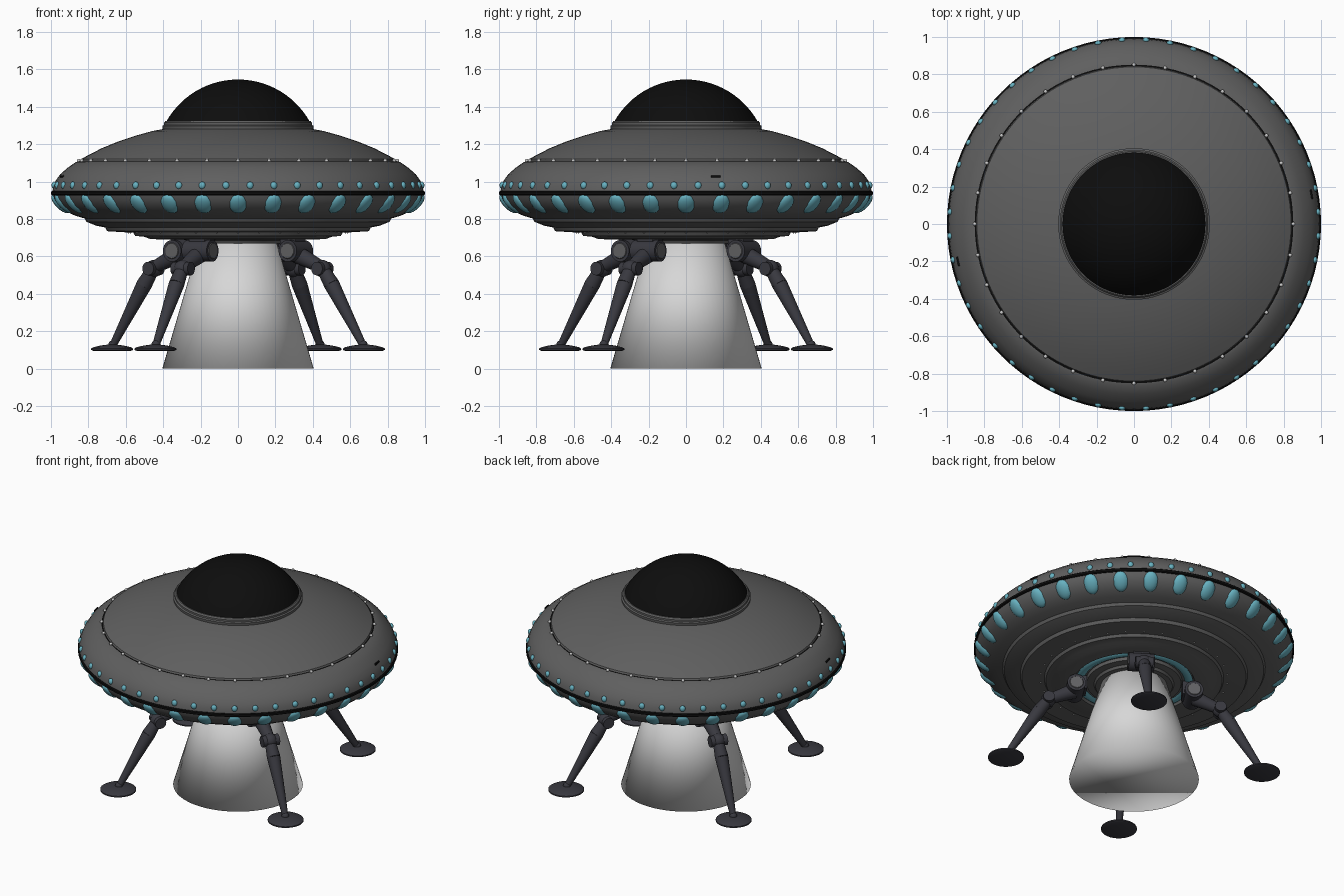
import bpy, bmesh, math
from mathutils import Matrix, Vector

if "Cube" in bpy.data.objects:
    bpy.data.objects.remove(bpy.data.objects["Cube"])


def material(name, r, g, b):
    m = bpy.data.materials.new(name)
    m.use_nodes = True
    m.diffuse_color = (r, g, b, 1)
    node = next(n for n in m.node_tree.nodes if n.type == "BSDF_PRINCIPLED")
    node.inputs["Base Color"].default_value = (r, g, b, 1)
    node.inputs["Roughness"].default_value = 0.6
    return m


HULL = material("hull grey", 0.115, 0.115, 0.115)
BLACK = material("glossy black", 0.004, 0.004, 0.004)
TEAL = material("teal light", 0.14, 0.45, 0.54)
SILVER = material("silver stud", 0.6, 0.6, 0.6)
LEG = material("dark leg metal", 0.04, 0.04, 0.05)
CAP = material("joint cap grey", 0.12, 0.12, 0.125)
BEAM = material("pale beam", 0.68, 0.68, 0.68)


def finish(bm, name, mat, angle=35):
    mesh = bpy.data.meshes.new(name)
    bmesh.ops.recalc_face_normals(bm, faces=bm.faces)
    bm.to_mesh(mesh)
    bm.free()
    mesh.materials.append(mat)
    ob = bpy.data.objects.new(name, mesh)
    bpy.context.collection.objects.link(ob)
    bpy.ops.object.select_all(action="DESELECT")
    ob.select_set(True)
    bpy.context.view_layer.objects.active = ob
    bpy.ops.object.shade_smooth_by_angle(angle=math.radians(angle))
    return ob


def lathe(name, mat, profile, angle=35, steps=96, frame=Matrix()):
    """Turn a (radius, height) profile around the vertical axis."""
    bm = bmesh.new()
    verts = [bm.verts.new((r, 0, z)) for r, z in profile]
    edges = [bm.edges.new(pair) for pair in zip(verts, verts[1:])]
    bmesh.ops.spin(bm, geom=verts + edges, cent=(0, 0, 0), axis=(0, 0, 1),
                   angle=math.tau, steps=steps, use_duplicate=False)
    bmesh.ops.remove_doubles(bm, verts=bm.verts, dist=0.0005)
    bm.transform(frame)
    return finish(bm, name, mat, angle)


def ring_of_lights(name, mat, count, radius, z, size, tilt=0, offset=0.0):
    """Flattened spheres set around the hull; size is (outward, around, up)."""
    bm = bmesh.new()
    for i in range(count):
        turn = Matrix.Rotation((i + offset) * math.tau / count, 4, "Z")
        place = Matrix.Translation((radius, 0, z)) @ Matrix.Rotation(math.radians(tilt), 4, "Y")
        bmesh.ops.create_uvsphere(bm, u_segments=16, v_segments=10, radius=1,
                                  matrix=turn @ place @ Matrix.Diagonal((*size, 1)))
    return finish(bm, name, mat, 60)


def rod(bm, a, b, r1, r2, frame):
    """Tapered cylinder from a to b."""
    a, b = Vector(a), Vector(b)
    turn = (b - a).to_track_quat("Z", "Y").to_matrix().to_4x4()
    bmesh.ops.create_cone(bm, cap_ends=True, segments=24, radius1=r1, radius2=r2,
                          depth=(b - a).length,
                          matrix=frame @ Matrix.Translation((a + b) / 2) @ turn)


def ball(bm, p, r, frame):
    bmesh.ops.create_uvsphere(bm, u_segments=20, v_segments=12, radius=r,
                              matrix=frame @ Matrix.Translation(p))


# Saucer body
lathe("upper_hull", HULL, [
    (0.38, 1.285), (0.46, 1.27), (0.55, 1.245), (0.64, 1.215), (0.73, 1.178), (0.80, 1.142),
    (0.84, 1.12), (0.845, 1.108), (0.865, 1.106), (0.91, 1.075), (0.95, 1.04),
    (0.975, 1.005), (0.988, 0.975), (0.992, 0.947)])
lathe("rim_band", BLACK, [
    (0.98, 0.95), (0.994, 0.95), (1.0, 0.945), (1.0, 0.932), (0.994, 0.927), (0.98, 0.927)])
lathe("lower_hull", HULL, [
    (0.99, 0.93), (0.982, 0.905), (0.96, 0.872), (0.92, 0.84), (0.87, 0.818), (0.82, 0.803),
    (0.81, 0.785), (0.76, 0.765), (0.71, 0.755), (0.70, 0.735), (0.62, 0.73), (0.56, 0.727),
    (0.55, 0.71), (0.50, 0.705), (0.47, 0.693), (0.38, 0.69), (0.37, 0.71), (0.30, 0.71),
    (0.295, 0.69), (0.25, 0.685), (0.24, 0.67), (0, 0.67)])
lathe("belly_glow_ring", TEAL, [(0.368, 0.703), (0.355, 0.694), (0.33, 0.694), (0.315, 0.703)])

# Cockpit collar and canopy
lathe("canopy_collar", HULL, [
    (0.38, 1.27), (0.402, 1.275), (0.405, 1.298), (0.396, 1.303), (0.396, 1.315),
    (0.388, 1.324), (0.375, 1.324)], 25)
cap_r, cap_h, base = 0.385, 0.228, 1.318
ball_r = (cap_r ** 2 + cap_h ** 2) / (2 * cap_h)
sweep = math.asin(cap_r / ball_r)
lathe("canopy", BLACK, [
    (ball_r * math.sin(sweep * i / 14),
     base + cap_h - ball_r * (1 - math.cos(sweep * i / 14))) for i in range(15)])

# Lights and studs around the hull
ring_of_lights("upper_lights", TEAL, 48, 0.985, 0.98, (0.014, 0.018, 0.02), offset=0.5)
ring_of_lights("lower_lights", TEAL, 32, 0.948, 0.882, (0.028, 0.05, 0.066), tilt=45)
ring_of_lights("deck_studs", SILVER, 32, 0.852, 1.112, (0.01, 0.01, 0.01))
ring_of_lights("belly_studs", SILVER, 32, 0.585, 0.728, (0.005, 0.005, 0.005))
lathe("deck_seam", BLACK, [(0.844, 1.1085), (0.848, 1.1095), (0.852, 1.108)])

# Small dark vents on the upper hull
for name, degrees in (("left_vent", 9.5), ("right_vent", 192)):
    bm = bmesh.new()
    bmesh.ops.create_cube(bm, size=1, matrix=Matrix.Rotation(math.radians(degrees), 4, "Z")
                          @ Matrix.Translation((0.962, 0, 1.028))
                          @ Matrix.Diagonal((0.009, 0.05, 0.012, 1)))
    finish(bm, name, BLACK)

# Light beam under the belly
bm = bmesh.new()
bmesh.ops.create_cone(bm, cap_ends=True, segments=64, radius1=0.405, radius2=0.205,
                      depth=0.68, matrix=Matrix.Translation((0, 0, 0.34)))
finish(bm, "beam", BEAM, 180)

# Four landing legs, each built along +x and turned into place
for i in range(4):
    frame = Matrix.Rotation(math.radians(56.7 + 90 * i), 4, "Z")
    tag = "_" + str(i + 1)

    bm = bmesh.new()
    bmesh.ops.create_cube(bm, size=1, matrix=frame @ Matrix.Translation((0.35, 0, 0.655))
                          @ Matrix.Diagonal((0.10, 0.10, 0.09, 1)))
    rod(bm, (0.37, -0.08, 0.63), (0.37, 0.08, 0.63), 0.058, 0.058, frame)
    finish(bm, "hip" + tag, LEG)

    bm = bmesh.new()
    for side in (-1, 1):
        rod(bm, (0.37, side * 0.078, 0.63), (0.37, side * 0.084, 0.63), 0.044, 0.04, frame)
    finish(bm, "hip_caps" + tag, CAP)

    bm = bmesh.new()
    rod(bm, (0.38, 0, 0.61), (0.54, 0, 0.54), 0.048, 0.032, frame)
    rod(bm, (0.54, -0.055, 0.535), (0.54, 0.055, 0.535), 0.036, 0.036, frame)
    ball(bm, (0.54, 0, 0.535), 0.046, frame)
    finish(bm, "knee" + tag, LEG)

    bm = bmesh.new()
    rod(bm, (0.545, 0, 0.53), (0.60, 0, 0.45), 0.034, 0.042, frame)
    rod(bm, (0.60, 0, 0.45), (0.80, 0, 0.125), 0.042, 0.019, frame)
    ball(bm, (0.80, 0, 0.128), 0.024, frame)
    finish(bm, "strut" + tag, LEG)

    lathe("foot" + tag, LEG, [
        (0, 0.095), (0.10, 0.095), (0.112, 0.1), (0.112, 0.108), (0.10, 0.115),
        (0.06, 0.124), (0.03, 0.128), (0, 0.13)], steps=32,
        frame=frame @ Matrix.Translation((0.805, 0, 0)))
